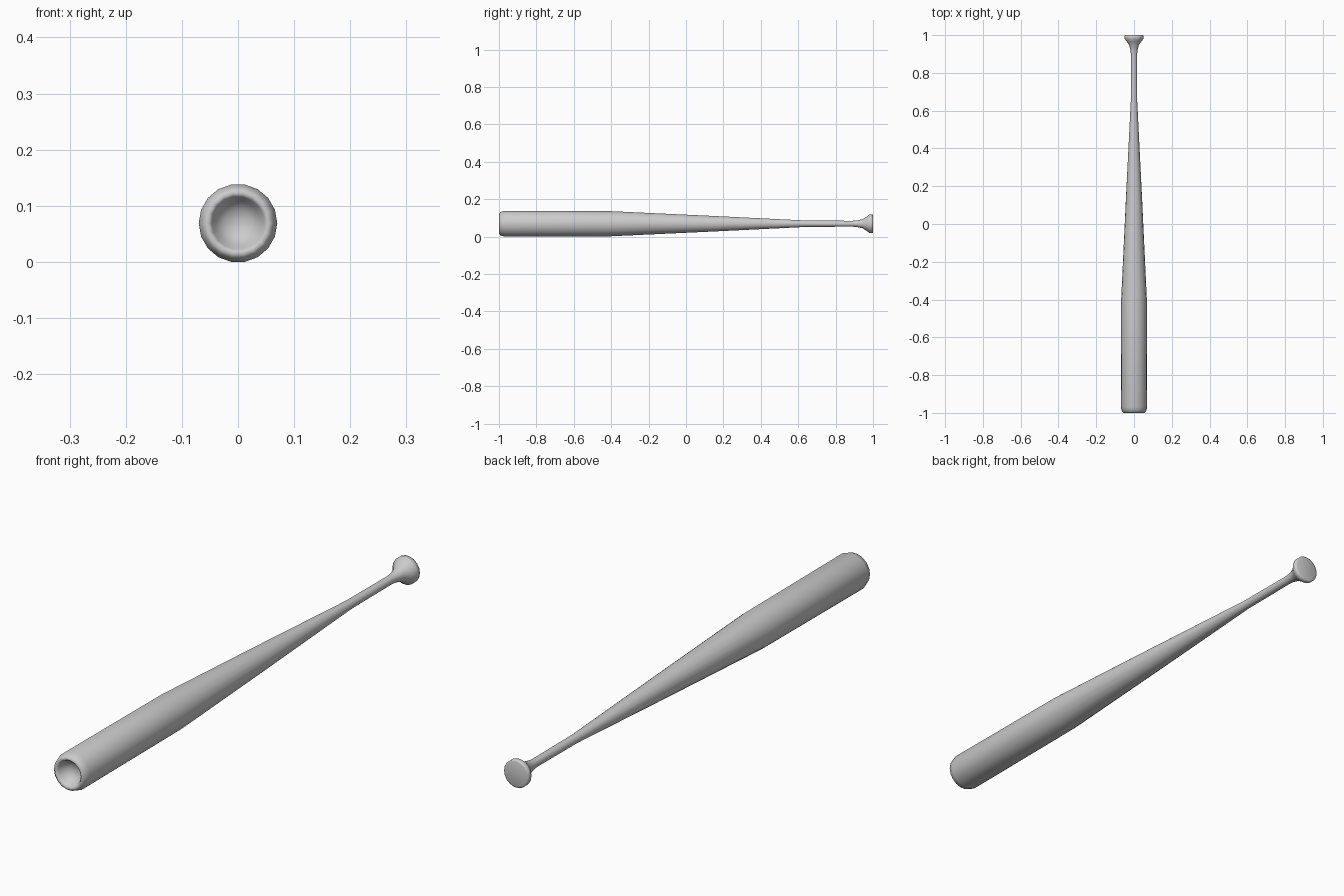
import bpy, bmesh, math

if "Cube" in bpy.data.objects:
    bpy.data.objects.remove(bpy.data.objects["Cube"])

SIDES = 18
RADIUS = 0.07
AXIS_Z = RADIUS * math.cos(math.pi / SIDES)  # a flat of the barrel rests on z = 0

# (y, radius) from the cupped barrel end to the knob
profile = [
    (-0.955, 0.0), (-0.96, 0.024), (-0.975, 0.040), (-0.992, 0.047),  # dished cup
    (-1.0, 0.054), (-0.993, 0.063), (-0.97, RADIUS),                # rounded rim
    (-0.40, 0.068), (0.13, 0.043), (0.65, 0.017), (0.89, 0.016),     # barrel, taper, grip
    (0.915, 0.018), (0.945, 0.025), (0.965, 0.038), (0.982, 0.051),  # flare
    (0.998, 0.051), (1.0, 0.046), (1.0, 0.0),                        # knob end
]


def lathe(name, points):
    bm = bmesh.new()
    verts = [bm.verts.new((r, y, AXIS_Z)) for y, r in points]
    edges = [bm.edges.new(pair) for pair in zip(verts, verts[1:])]
    bmesh.ops.spin(bm, geom=verts + edges, cent=(0, 0, AXIS_Z), axis=(0, 1, 0),
                   angle=math.tau, steps=SIDES, use_merge=False)
    bmesh.ops.remove_doubles(bm, verts=bm.verts, dist=0.0001)
    bmesh.ops.recalc_face_normals(bm, faces=bm.faces)
    for face in bm.faces:
        face.smooth = True
    mesh = bpy.data.meshes.new(name)
    bm.to_mesh(mesh)
    bm.free()
    obj = bpy.data.objects.new(name, mesh)
    bpy.context.collection.objects.link(obj)
    return obj


# One turned piece of wood
lathe("baseball_bat", profile)
